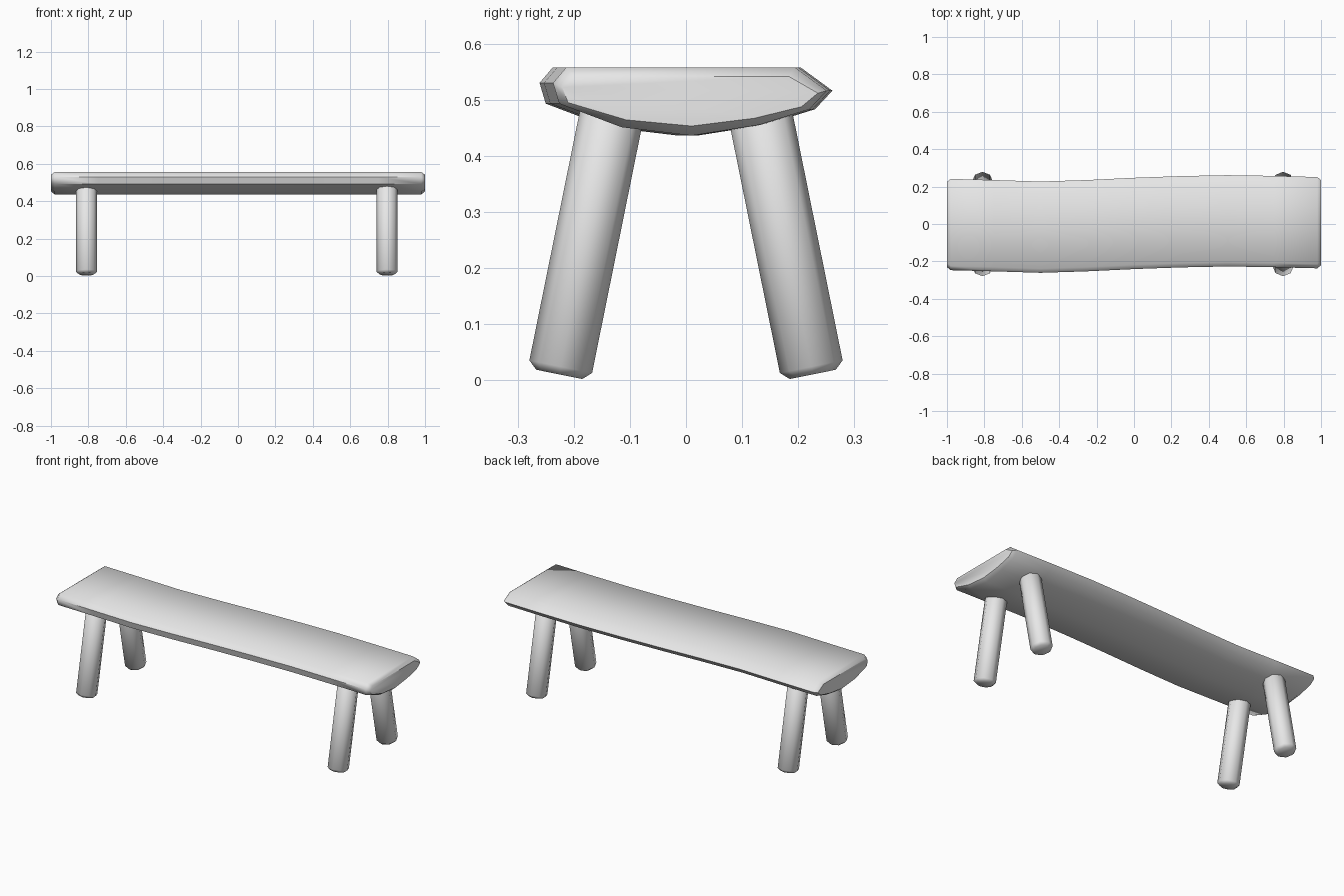
import bpy, bmesh, math
from mathutils import Matrix, Vector

old = bpy.data.objects.get("Cube")
if old:
    bpy.data.objects.remove(old, do_unlink=True)

grey = bpy.data.materials.new("plain_grey")
grey.use_nodes = True
grey.diffuse_color = (0.8, 0.8, 0.8, 1)
grey.node_tree.nodes["Principled BSDF"].inputs["Base Color"].default_value = (0.8, 0.8, 0.8, 1)


def finish(bm, name, angle):
    bmesh.ops.recalc_face_normals(bm, faces=bm.faces)
    mesh = bpy.data.meshes.new(name)
    bm.to_mesh(mesh)
    bm.free()
    mesh.materials.append(grey)
    obj = bpy.data.objects.new(name, mesh)
    bpy.context.collection.objects.link(obj)
    bpy.ops.object.select_all(action='DESELECT')
    obj.select_set(True)
    bpy.context.view_layer.objects.active = obj
    bpy.ops.object.shade_smooth_by_angle(angle=math.radians(angle))
    return obj


# Seat: half-log section swept along a gently wavy line, with chamfered ends
section = [(-0.224, 0.557), (-0.247, 0.53), (-0.236, 0.493), (-0.125, 0.451), (0, 0.436),
           (0.12, 0.455), (0.21, 0.483), (0.241, 0.516), (0.185, 0.557)]
# x, sideways shift, inset of the section
stations = [(-1, 0, 0.016), (-0.98, 0, 0), (-0.75, -0.006, 0), (-0.5, -0.014, 0), (-0.25, -0.006, 0),
            (0, 0.006, 0), (0.25, 0.015, 0), (0.5, 0.02, 0), (0.75, 0.016, 0), (0.98, 0.01, 0), (1, 0.01, 0.016)]
bm = bmesh.new()
rings = []
for x, shift, inset in stations:
    ring = []
    for y, z in section:
        sy, sz = 1 - inset / 0.24, 1 - inset / 0.06
        ring.append(bm.verts.new((x, shift + y * sy, 0.5 + (z - 0.5) * sz)))
    rings.append(ring)
n = len(section)
for a, b in zip(rings, rings[1:]):
    for i in range(n):
        j = (i + 1) % n
        bm.faces.new((a[i], a[j], b[j], b[i]))
bm.faces.new(rings[0])
bm.faces.new(rings[-1])
finish(bm, "seat", 50)


# Legs: splayed eight-sided poles with chamfered ends
def leg(name, x, side):
    foot = Vector((x, side * 0.226, 0.0105))
    top = Vector((x, side * 0.128, 0.495))
    axis = top - foot
    bm = bmesh.new()
    bmesh.ops.create_cone(bm, cap_ends=True, segments=8, radius1=0.057, radius2=0.057, depth=axis.length)
    rims = [e for e in bm.edges if abs(e.verts[0].co.z - e.verts[1].co.z) < 0.001]
    bmesh.ops.bevel(bm, geom=rims, offset=0.014, segments=1, affect='EDGES')
    tilt = Vector((0, 0, 1)).rotation_difference(axis).to_matrix().to_4x4()
    bm.transform(Matrix.Translation((foot + top) / 2) @ tilt)
    finish(bm, name, 50)


for end, x in (("right", -0.81), ("left", 0.797)):
    for depth, side in (("front", -1), ("back", 1)):
        leg(f"{depth}_{end}_leg", x, side)
